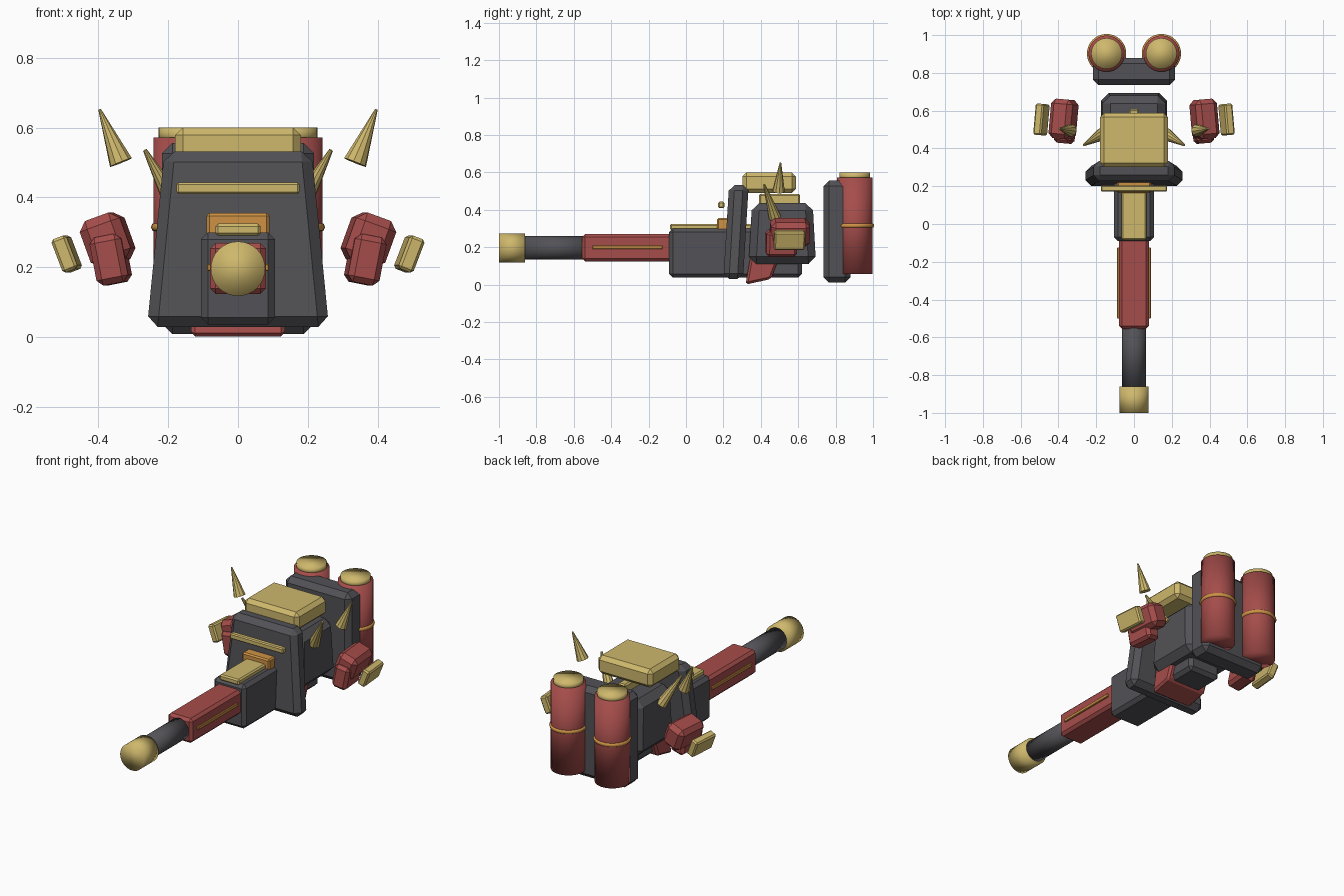
import bpy, bmesh
from math import radians
from mathutils import Matrix, Vector, Euler

cube = bpy.data.objects.get("Cube")
if cube:
    bpy.data.objects.remove(cube, do_unlink=True)


def material(name, rgb):
    m = bpy.data.materials.new(name)
    m.use_nodes = True
    m.diffuse_color = (*rgb, 1)
    m.node_tree.nodes["Principled BSDF"].inputs["Base Color"].default_value = (*rgb, 1)
    return m


dark = material("dark grey", (0.085, 0.085, 0.095))
red = material("dull red", (0.38, 0.075, 0.07))
gold = material("pale gold", (0.62, 0.48, 0.15))
orange = material("orange", (0.62, 0.29, 0.06))


def finish(bm, name, mat, smooth=False):
    bmesh.ops.recalc_face_normals(bm, faces=bm.faces)
    me = bpy.data.meshes.new(name)
    bm.to_mesh(me)
    bm.free()
    me.materials.append(mat)
    for p in me.polygons:
        p.use_smooth = smooth
    ob = bpy.data.objects.new(name, me)
    bpy.context.collection.objects.link(ob)
    return ob


def chamfer(bm, width):
    if width:
        bmesh.ops.bevel(bm, geom=bm.edges[:], offset=width, segments=1,
                        affect='EDGES', clamp_overlap=True)


def box(name, mat, x, y, z, bevel=0.0, rot=(0, 0, 0), taper=(1, 1), lean=0.0):
    """Chamfered box from ranges; taper scales the top, lean shifts it in y."""
    lo, hi = Vector((x[0], y[0], z[0])), Vector((x[1], y[1], z[1]))
    size, mid = hi - lo, (lo + hi) / 2
    bm = bmesh.new()
    bmesh.ops.create_cube(bm, size=1)
    for v in bm.verts:
        if v.co.z > 0:
            v.co.x *= taper[0]
            v.co.y *= taper[1]
        v.co = Vector(a * b for a, b in zip(v.co, size))
        if v.co.z > 0:
            v.co.y += lean
    chamfer(bm, bevel)
    turn = Euler([radians(a) for a in rot]).to_matrix().to_4x4()
    bm.transform(Matrix.Translation(mid) @ turn)
    return finish(bm, name, mat)


def rod(name, mat, start, end, r1, r2=None, sides=32, smooth=True):
    """Cylinder or cone between two points."""
    a, b = Vector(start), Vector(end)
    bm = bmesh.new()
    bmesh.ops.create_cone(bm, cap_ends=True, segments=sides, radius1=r1,
                          radius2=r1 if r2 is None else r2, depth=(b - a).length)
    turn = (b - a).to_track_quat('Z', 'Y').to_matrix().to_4x4()
    bm.transform(Matrix.Translation((a + b) / 2) @ turn)
    return finish(bm, name, mat, smooth)


def prism(name, mat, half_width, profile, bevel):
    """Side profile in y and z, extruded across x."""
    bm = bmesh.new()
    face = bm.faces.new([bm.verts.new((-half_width, y, z)) for y, z in profile])
    out = bmesh.ops.extrude_face_region(bm, geom=[face])
    for v in out["geom"]:
        if isinstance(v, bmesh.types.BMVert):
            v.co.x = half_width
    chamfer(bm, bevel)
    return finish(bm, name, mat)


def span(half, mid=0.0):
    return (mid - half, mid + half)


# Long gun: muzzle, barrel, fore-end and receiver
AXIS = 0.196
rod("muzzle", gold, (0, -1, AXIS), (0, -0.86, AXIS), 0.078)
rod("barrel", dark, (0, -0.87, AXIS), (0, -0.5, AXIS), 0.063)
box("fore_end", red, span(0.08), (-0.555, -0.05), (0.124, 0.27), 0.016)
box("receiver", dark, span(0.106), (-0.09, 0.62), (0.037, 0.3), 0.02)
box("receiver_top_plate", gold, span(0.065), (-0.085, 0.37), (0.29, 0.325), 0.008)

# Sloped front shield with its trim
box("front_shield", dark, span(0.26), (0.2, 0.305), (0.03, 0.532), 0.03,
    taper=(0.81, 1), lean=0.03)
box("shield_stripe", gold, span(0.176), (0.172, 0.205), (0.41, 0.443), 0.006)
box("shield_vent", orange, span(0.09), (0.165, 0.23), (0.27, 0.355), 0.008)

# Body, seat and the spine between them
box("body", dark, span(0.175), (0.335, 0.695), (0.11, 0.437), 0.04, taper=(0.94, 0.9))
box("spine", gold, span(0.026), (0.39, 0.61), (0.42, 0.485), 0.008)
box("seat", gold, span(0.18), (0.302, 0.588), (0.49, 0.6), 0.022)
prism("grip", red, 0.135, [(0.318, 0), (0.455, 0.03), (0.5, 0.15), (0.345, 0.15)], 0.012)

# Backpack
box("backpack", dark, span(0.218), (0.735, 0.88), (0.01, 0.556), 0.03)

# Paired parts
for side, s in (("left", 1), ("right", -1)):
    box(side + "_fore_end_strip", orange, span(0.008, s * 0.081), (-0.5, -0.125),
        (0.19, 0.21), 0.003)

    # Tanks with caps and bands
    x, y = s * 0.145, 0.902
    rod(side + "_tank", red, (x, y, 0.057), (x, y, 0.572), 0.096)
    rod(side + "_tank_cap", gold, (x, y, 0.56), (x, y, 0.6), 0.082)
    bpy.ops.mesh.primitive_torus_add(location=(x, y, 0.315), major_radius=0.091,
                                     minor_radius=0.013, major_segments=32,
                                     minor_segments=8)
    band = bpy.context.object
    band.name = side + "_tank_band"
    band.data.materials.append(orange)
    bpy.ops.object.shade_smooth()

    # Horns
    rod(side + "_upper_horn", gold, (s * 0.335, 0.495, 0.5), (s * 0.396, 0.505, 0.652),
        0.034, 0.004, 10, False)
    rod(side + "_lower_horn", gold, (s * 0.17, 0.475, 0.36), (s * 0.266, 0.418, 0.535),
        0.034, 0.006, 10, False)

    # Arm pieces and outer plate
    box(side + "_upper_arm", red, span(0.061, s * 0.373), span(0.105, 0.555),
        span(0.071, 0.278), 0.025, (0, s * 20, s * 5))
    box(side + "_lower_arm", red, span(0.046, s * 0.364), span(0.083, 0.51),
        span(0.07, 0.222), 0.017, (0, s * 11, s * 5))
    box(side + "_arm_plate", gold, span(0.023, s * 0.49), span(0.083, 0.553),
        span(0.051, 0.238), 0.008, (0, s * 21, s * 5))
